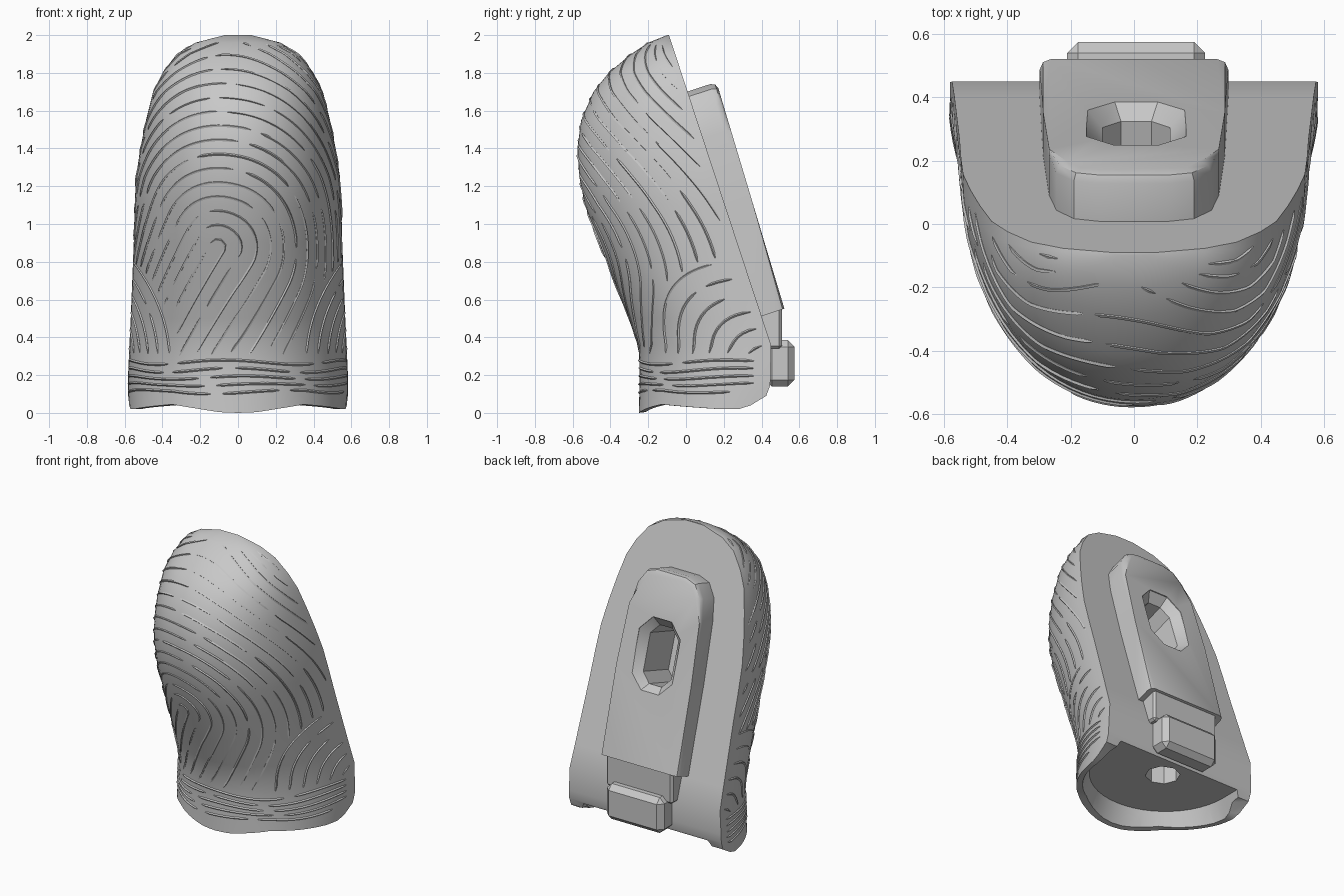
import bpy, bmesh, math, random
from mathutils import Vector

random.seed(4)
cube = bpy.data.objects.get("Cube")
if cube:
    bpy.data.objects.remove(cube, do_unlink=True)

grey = bpy.data.materials.new("plain grey")
grey.use_nodes = True
COLOUR = (0.58, 0.58, 0.58, 1)
grey.diffuse_color = COLOUR
grey.node_tree.nodes["Principled BSDF"].inputs["Base Color"].default_value = COLOUR


def add_object(name, data):
    ob = bpy.data.objects.new(name, data)
    bpy.context.collection.objects.link(ob)
    if not data.materials:
        data.materials.append(grey)
    return ob


def finish(name, bm):
    bmesh.ops.recalc_face_normals(bm, faces=bm.faces)
    me = bpy.data.meshes.new(name)
    bm.to_mesh(me)
    bm.free()
    return add_object(name, me)


def bake(ob):
    """Replace an object by its evaluated mesh."""
    bpy.context.view_layer.update()
    ev = ob.evaluated_get(bpy.context.evaluated_depsgraph_get())
    me = bpy.data.meshes.new_from_object(ev)
    name = ob.name
    bpy.data.objects.remove(ob, do_unlink=True)
    return add_object(name, me)


def cut(ob, *cutters):
    for c in cutters:
        m = ob.modifiers.new("cut", "BOOLEAN")
        m.operation, m.solver, m.object = "DIFFERENCE", "EXACT", c
    return bake(ob)


def smooth(ob, degrees):
    bpy.ops.object.select_all(action="DESELECT")
    ob.select_set(True)
    bpy.context.view_layer.objects.active = ob
    bpy.ops.object.shade_smooth_by_angle(angle=math.radians(degrees))


def loft(rings):
    """Closed solid through rings of equal length."""
    bm = bmesh.new()
    rows = [[bm.verts.new(p) for p in r] for r in rings]
    n = len(rows[0])
    for a, b in zip(rows, rows[1:]):
        for i in range(n):
            j = (i + 1) % n
            bm.faces.new((a[i], a[j], b[j], b[i]))
    bm.faces.new(rows[-1])
    hub = bm.verts.new(sum((v.co for v in rows[0]), Vector()) / n)
    for i in range(n):
        bm.faces.new((hub, rows[0][i], rows[0][(i + 1) % n]))
    return bm


def lerp(table, t):
    for a, b in zip(table, table[1:]):
        if t <= b[0]:
            f = max(0, (t - a[0]) / (b[0] - a[0]))
            return [p + (q - p) * f for p, q in zip(a, b)]
    return list(table[-1])


# Fingertip body: height, front y, half width
PROFILE = [(0, -.25, .575), (.1, -.247, .582), (.2, -.245, .582), (.36, -.25, .575), (.5, -.3, .568),
           (.7, -.38, .56), (.9, -.46, .552), (1.1, -.535, .547), (1.25, -.565, .54),
           (1.4, -.575, .517), (1.55, -.555, .487), (1.7, -.49, .45), (1.8, -.41, .4),
           (1.9, -.29, .325), (1.96, -.2, .225), (2, -.1, .07)]
HEM = [(0, 0), (.1, .004), (.25, .025), (.4, .045), (.8, .02), (.93, .02), (1, .09)]
BACK = [(0, .38), (.09, .425), (.15, .447), (.36, .45), (2, -.09)]


def surface(s, z):
    """Point on the curved front, s from -1 to 1 around it."""
    if z < .2:
        z += lerp(HEM, abs(s))[1] * (1 - z / .2)
    _, front, width = lerp(PROFILE, z)
    back = lerp(BACK, z)[1]
    a = s * math.pi / 2
    x = math.copysign(abs(math.sin(a)) ** .95, s) * width
    y = back - (back - front) * max(0, math.cos(a)) ** .95
    return Vector((x, y, z))


N = 40
body = finish("fingertip_body", loft([
    [surface(2 * i / N - 1, row[0]) for i in range(N + 1)] for row in PROFILE]))


# Flared recess under the body, open to the back
def recess_ring(w, front, z):
    arc = [math.pi * i / 24 for i in range(25)]
    ring = [(w * math.cos(a), .3 - (.3 - front) * math.sin(a), z) for a in arc]
    return ring + [(-w, .8, z), (w, .8, z)]


recess = finish("recess_cutter", loft([
    recess_ring(.6, -.28, -.2), recess_ring(.53, -.21, .02), recess_ring(.475, -.17, .13)]))
bore = finish("bore_cutter", loft([
    [(.11 * math.cos(a * math.pi / 4), .28 + .11 * math.sin(a * math.pi / 4), z) for a in range(8)]
    for z in (.08, .4)]))

# Frame of the sloping back: u runs up the slope, n points out of it
ORIGIN = Vector((0, .45, .36))
UP = Vector((0, -.54, 1.64)).normalized()
OUT = Vector((0, UP.z, -UP.y))


def on_back(x, u, n):
    return ORIGIN + UP * u + OUT * n + Vector((x, 0, 0))


def slot_ring(w, h, n):
    half = [(w, h - w * .6), (w * .45, h), (-w * .45, h), (-w, h - w * .6)]
    ring = half + [(-x, -u) for x, u in half]
    return [on_back(x + .007, u + .865, n) for x, u in ring]


slot = finish("slot_cutter", loft([
    slot_ring(.107, .19, -.2), slot_ring(.107, .19, .09),
    slot_ring(.157, .24, .147), slot_ring(.157, .24, .25)]))

# Raised plate on the back, slightly thicker at the top, with softened outer edge
half = [(.298, .16), (.287, .75), (.268, 1.15), (.245, 1.3), (.19, 1.385), (.11, 1.412)]
plate_outline = half + [(-x, u) for x, u in reversed(half)]
bm = loft([[on_back(x, u, -.03) for x, u in plate_outline],
           [on_back(x, u, .123 + .027 * u) for x, u in plate_outline]])
rim = [e for e in bm.edges if all((v.co - ORIGIN).dot(OUT) > .1 for v in e.verts)
       and max((v.co - ORIGIN).dot(UP) for v in e.verts) > .3]
bmesh.ops.bevel(bm, geom=rim, offset=.035, segments=2, affect="EDGES", profile=.5)
plate = finish("back_plate", bm)

body = cut(body, recess, bore, slot)
plate = cut(plate, slot)
for c in (recess, bore, slot):
    bpy.data.objects.remove(c, do_unlink=True)
smooth(body, 35)
smooth(plate, 35)


def block(name, xs, ys, zs, bevel):
    bm = bmesh.new()
    for p in [(x, y, z) for x in xs for y in ys for z in zs]:
        bm.verts.new(p)
    bmesh.ops.convex_hull(bm, input=bm.verts)
    bmesh.ops.dissolve_limit(bm, angle_limit=.02, verts=bm.verts, edges=bm.edges)
    bmesh.ops.bevel(bm, geom=bm.edges[:], offset=bevel, segments=1, affect="EDGES")
    return finish(name, bm)


# Neck and clip below the plate
block("clip_neck", (-.25, .26), (.33, .508), (.34, .56), .015)
block("clip", (-.212, .225), (.42, .575), (.14, .385), .035)

# Fingerprint ridges laid on the surface as broken thin strands
ridges = bpy.data.curves.new("ridges", "CURVE")
ridges.dimensions = "3D"
ridges.bevel_depth = .007
ridges.bevel_resolution = 0


def strand(points):
    if len(points) < 3:
        return
    sp = ridges.splines.new("POLY")
    sp.points.add(len(points) - 1)
    for i, (p, co) in enumerate(zip(sp.points, points)):
        p.co = (*co, 1)
        p.radius = .3 if i in (0, len(points) - 1) else 1


def broken(path, keep):
    run, left = [], random.randint(10, 35)
    for X, z in path:
        left -= 1
        if left > 0 and abs(X) < .83 and keep(X, z):
            run.append(surface(X / .864, z))
            continue
        strand(run)
        run = []
        if left <= 0:
            left = random.randint(10, 35)
    strand(run)


def beside(X, z):
    """Lower flank, where the side arches run."""
    return math.hypot(abs(X) - .86, z - .25) < .55


# Central loops, their legs trailing down to one side
STEP = .03
CX, CZ = -.1, .88
for k in range(20):
    r = .04 + .075 * k
    turn = max(4, int(math.pi * r / STEP))
    angles = [math.radians(150 - 180 * i / turn) for i in range(turn + 1)]
    bend = [(CX + r * math.cos(a), CZ + r * math.sin(a)) for a in angles]
    legs = [[(x - i * STEP * .5, z - i * STEP * .866) for i in range(1, 50)]
            for x, z in (bend[0], bend[-1])]
    broken(legs[0][::-1] + bend + legs[1],
           lambda X, z: .3 < z < 1.96 and not beside(X, z))

# Arches on both flanks
for side in (-1, 1):
    for k in range(6):
        r = .1 + .08 * k
        turn = int(r * 1.6 / STEP)
        angles = [math.pi / 2 * i / turn for i in range(turn + 1)]
        broken([(side * (.86 - r * math.cos(a)), .25 + r * math.sin(a) * 1.1) for a in angles],
               lambda X, z: z > .3)

# Crease lines around the base
for k in range(5):
    z = .1 + .042 * k
    broken([(-.82 + i * STEP, z + .012 * math.sin(i * .25 + k * .4)) for i in range(56)],
           lambda X, z: z < .3)

smooth(bake(add_object("fingerprint_ridges", ridges)), 30)
